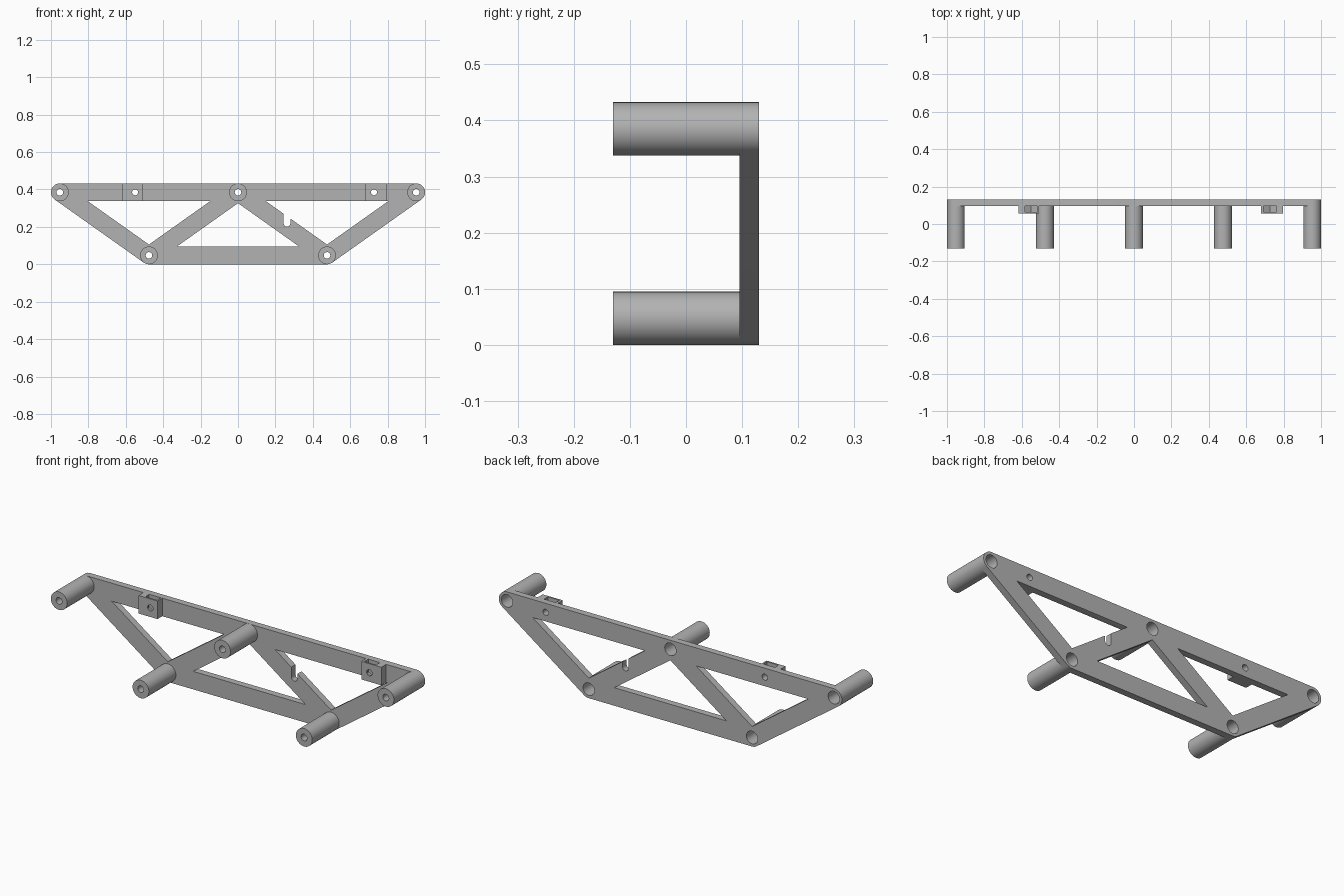
import bpy, bmesh
from math import sin, cos, pi, atan2
from mathutils import Vector

cube = bpy.data.objects.get("Cube")
if cube:
    bpy.data.objects.remove(cube, do_unlink=True)

R = 0.0475                      # boss radius, half of the strut width
BORE, HOLE = 0.033, 0.0175      # rear and front bore radii
FRONT, FACE, BACK = -0.13, 0.095, 0.13
TOP, LOW = 0.385, R

grey = bpy.data.materials.new("plain grey")
grey.use_nodes = True
grey.diffuse_color = (0.45, 0.45, 0.45, 1)
grey.node_tree.nodes["Principled BSDF"].inputs["Base Color"].default_value = (0.45, 0.45, 0.45, 1)


def add_object(name, bm):
    bmesh.ops.remove_doubles(bm, verts=bm.verts, dist=1e-5)
    bmesh.ops.recalc_face_normals(bm, faces=bm.faces)
    mesh = bpy.data.meshes.new(name)
    bm.to_mesh(mesh)
    bm.free()
    mesh.materials.clear()
    mesh.materials.append(grey)
    obj = bpy.data.objects.new(name, mesh)
    bpy.context.collection.objects.link(obj)
    return obj


def smooth(obj):
    bpy.ops.object.select_all(action='DESELECT')
    obj.select_set(True)
    bpy.context.view_layer.objects.active = obj
    bpy.ops.object.shade_smooth_by_angle(angle=0.6)


def arc(c, r, a0, a1, steps):
    return [Vector((c[0] + r * cos(a0 + (a1 - a0) * i / steps),
                    c[1] + r * sin(a0 + (a1 - a0) * i / steps))) for i in range(steps + 1)]


def circle(c, r):
    return arc(c, r, 0, 2 * pi, 40)[:-1]


def prism(name, loops, y0, y1):
    """Extrude x-z outlines (the first is outer, the rest are openings) from y0 to y1."""
    curve = bpy.data.curves.new(name, 'CURVE')
    curve.dimensions, curve.fill_mode = '2D', 'BOTH'
    curve.extrude = (y1 - y0) / 2
    for loop in loops:
        spline = curve.splines.new('POLY')
        spline.points.add(len(loop) - 1)
        for point, p in zip(spline.points, loop):
            point.co = (p[0], p[1], 0, 1)
        spline.use_cyclic_u = True
    temp = bpy.data.objects.new(name, curve)
    bpy.context.collection.objects.link(temp)
    mesh = temp.evaluated_get(bpy.context.evaluated_depsgraph_get()).to_mesh()
    bm = bmesh.new()
    bm.from_mesh(mesh)
    bpy.data.objects.remove(temp, do_unlink=True)
    for v in bm.verts:
        x, z, d = v.co
        v.co = (x, (y0 + y1) / 2 + d, z)
    return add_object(name, bm)


def normals(poly, i):
    """Outward normals of the edges before and after corner i."""
    a, b, c = poly[i - 1], poly[i], poly[(i + 1) % len(poly)]
    return [Vector((e.y, -e.x)).normalized() for e in (b - a, c - b)]


def rounded(poly, r):
    out = []
    for i, p in enumerate(poly):
        n0, n1 = normals(poly, i)
        a0, a1 = atan2(n0.y, n0.x), atan2(n1.y, n1.x)
        if a1 < a0:
            a1 += 2 * pi
        out += arc(p, r, a0, a1, 16)
    return out


def inset(poly, r):
    out = []
    for i, p in enumerate(poly):
        n0, n1 = normals(poly, i)
        out.append(p - (n0 + n1) * r / (1 + n0.dot(n1)))
    return out


# Joint centres
top_l, top_m, top_r = (Vector((x, TOP)) for x in (-0.9525, 0, 0.9525))
low_l, low_r = (Vector((x, LOW)) for x in (-0.476, 0.476))
joints = {"upper_right": top_l, "upper_middle": top_m, "upper_left": top_r,
          "lower_right": low_l, "lower_left": low_r}

# Triangular openings, one with a round-bottomed notch in its strut
windows = [inset(t, R) for t in ([top_l, low_l, top_m], [low_l, low_r, top_m], [top_m, low_r, top_r])]
a, b, c = windows[2]
notch = arc((0.262, 0.219), 0.018, pi, 2 * pi, 12)
rim = [a.lerp(b, (p.x - a.x) / (b.x - a.x)) for p in (notch[0], notch[-1])]
windows[2] = [a, rim[0], *notch, rim[1], b, c]

# Truss plate with its bores and screw holes
clips = {"right_clip": (-0.55, -0.618, -0.508), "left_clip": (0.727, 0.68, 0.797)}
outline = rounded([low_l, low_r, top_r, top_l], R)
plate = prism("truss_plate",
              [outline, *windows, *[circle(p, BORE) for p in joints.values()],
               *[circle((x, TOP), 0.016) for x, _, _ in clips.values()]], FACE, BACK)
smooth(plate)

# Tubular standoffs with stepped bores
for name, p in joints.items():
    bm = bmesh.new()
    profile = [(BORE, FACE), (R, FACE), (R, FRONT), (HOLE, FRONT), (HOLE, -0.05), (BORE, -0.05)]
    ring = [bm.verts.new((p.x + r, y, p.y)) for r, y in profile]
    edges = [bm.edges.new((ring[i - 1], ring[i])) for i in range(len(ring))]
    bmesh.ops.spin(bm, geom=ring + edges, cent=(p.x, 0, p.y), axis=(0, 1, 0),
                   angle=2 * pi, steps=40, use_merge=True)
    smooth(add_object(name + "_standoff", bm))

# Clip blocks with a nut pocket open at the top
for name, (x, x0, x1) in clips.items():
    z0, z1 = TOP - R, TOP + R
    block = prism(name, [[(x0, z0), (x1, z0), (x1, z1), (x0, z1)], circle((x, TOP), 0.016)], 0.055, FACE)
    w, d = 0.034, 0.039
    pocket = prism("pocket_cutter", [[(x - w, z1 + w), (x - w, TOP - d / 2), (x, TOP - d),
                                      (x + w, TOP - d / 2), (x + w, z1 + w)]], 0.064, BACK)
    cut = block.modifiers.new("pocket", 'BOOLEAN')
    cut.operation, cut.solver, cut.object = 'DIFFERENCE', 'EXACT', pocket
    bpy.context.view_layer.objects.active = block
    bpy.ops.object.modifier_apply(modifier=cut.name)
    bpy.data.objects.remove(pocket, do_unlink=True)
    smooth(block)
